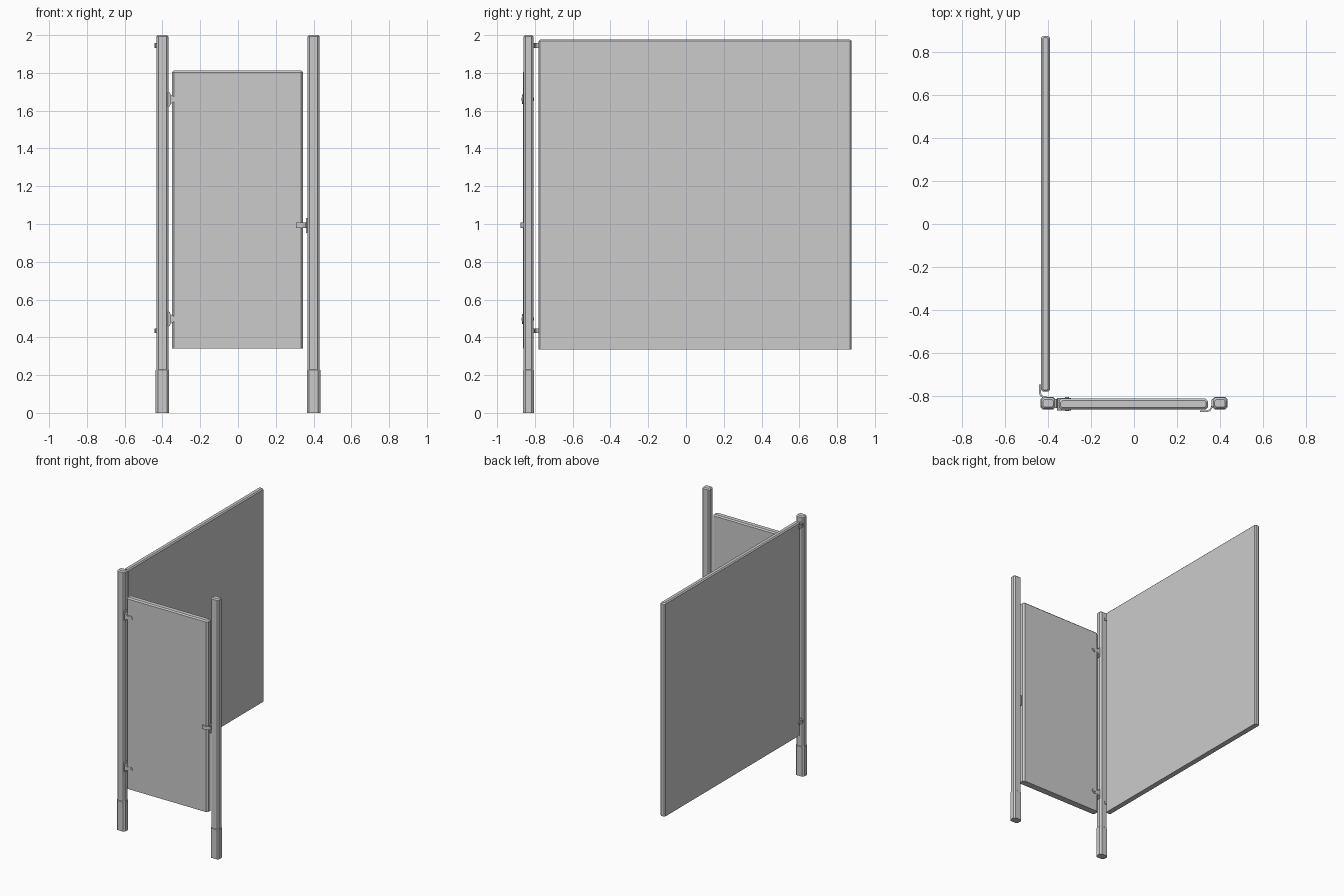
import bpy, bmesh
from math import sin, cos, pi
from mathutils import Vector

if "Cube" in bpy.data.objects:
    bpy.data.objects.remove(bpy.data.objects["Cube"])


def make(name, bm):
    bmesh.ops.recalc_face_normals(bm, faces=bm.faces)
    me = bpy.data.meshes.new(name)
    bm.to_mesh(me)
    bm.free()
    ob = bpy.data.objects.new(name, me)
    bpy.context.collection.objects.link(ob)
    return ob


def rings(name, loops):
    """Closed solid through a stack of matching point loops."""
    bm = bmesh.new()
    vs = [[bm.verts.new(p) for p in lp] for lp in loops]
    n = len(vs[0])
    for a, b in zip(vs, vs[1:]):
        for i in range(n):
            j = (i + 1) % n
            bm.faces.new((a[i], a[j], b[j], b[i]))
    bm.faces.new(vs[0][::-1])
    bm.faces.new(vs[-1])
    return make(name, bm)


def octagon(cx, cy, hx, hy, c, z):
    q = [(hx, hy - c), (hx - c, hy), (-hx + c, hy), (-hx, hy - c),
         (-hx, -hy + c), (-hx + c, -hy), (hx - c, -hy), (hx, -hy + c)]
    return [(cx + x, cy + y, z) for x, y in q]


def pillar(name, cx, cy, hx, hy, c, z0, z1, top):
    """Upright chamfered slab with a chamfered top and flat bottom."""
    return rings(name, [octagon(cx, cy, hx, hy, c, z0),
                        octagon(cx, cy, hx, hy, c, z1 - top),
                        octagon(cx, cy, hx - top, hy - top, c * 0.7, z1)])


def extrude(name, pts, axis, a, b):
    """Extrude a 2D profile along y (pts are x,z) or z (pts are x,y)."""
    put = (lambda p, t: (p[0], t, p[1])) if axis == 'y' else (lambda p, t: (p[0], p[1], t))
    return rings(name, [[put(p, a) for p in pts], [put(p, b) for p in pts]])


def strip(name, path, t, z, h):
    """Bent metal strip of thickness t following a plan path."""
    left, right = [], []
    for i, p in enumerate(path):
        a, b = Vector(path[max(i - 1, 0)]), Vector(path[min(i + 1, len(path) - 1)])
        d = (b - a).normalized()
        n = Vector((-d.y, d.x)) * t / 2
        left.append(tuple(Vector(p) + n))
        right.append(tuple(Vector(p) - n))
    bm_loop = left + right[::-1]
    return extrude(name, bm_loop, 'z', z - h, z + h)


PY = -0.834  # centre line of posts and door

# Posts with slightly wider foot sleeves
for side, x in (("left", -0.4), ("right", 0.4)):
    pillar(side + "_post", x, PY, 0.0325, 0.026, 0.011, 0, 2.0, 0.008)
    pillar(side + "_foot_sleeve", x, PY, 0.036, 0.029, 0.012, 0, 0.23, 0.003)

# Side partition panel and door
pillar("side_panel", -0.412, 0.048, 0.02, 0.828, 0.008, 0.335, 1.977, 0.008)
pillar("door", -0.003, -0.838, 0.347, 0.025, 0.011, 0.34, 1.812, 0.009)

# Hinges: post plate, forked tapering arm and round boss
for tag, z in (("upper", 1.66), ("lower", 0.497)):
    plate = [(-0.37, z - 0.04), (-0.361, z - 0.036), (-0.355, z - 0.02),
             (-0.355, z + 0.02), (-0.361, z + 0.036), (-0.37, z + 0.04)]
    extrude(tag + "_hinge_plate", plate, 'y', -0.857, -0.815)
    boss = [(-0.312 + 0.019 * cos(pi * (k / 8 - 0.5)), z + 0.019 * sin(pi * (k / 8 - 0.5)))
            for k in range(9)]
    arm = [(-0.358, z - 0.026), (-0.338, z - 0.013)] + boss + [(-0.338, z + 0.013), (-0.358, z + 0.026)]
    extrude(tag + "_hinge_arm", arm, 'y', -0.867, -0.809)
    pin = [(-0.312 + 0.009 * cos(pi * k / 6), z + 0.009 * sin(pi * k / 6)) for k in range(12)]
    extrude(tag + "_hinge_pin", pin, 'y', -0.870, -0.806)

# Door stop: plate on the right post and bent tongue across the door front
extrude("stop_plate", [(0.360, 0.953), (0.369, 0.953), (0.369, 1.033), (0.360, 1.033)],
        'y', -0.852, -0.816)
strip("stop_tongue", [(0.306, -0.872), (0.34, -0.872), (0.353, -0.866),
                      (0.361, -0.855), (0.366, -0.84)], 0.008, 0.993, 0.014)

# Clips joining the left post to the side panel
for tag, z in (("upper", 1.945), ("lower", 0.435)):
    strip(tag + "_panel_clip", [(-0.438, -0.748), (-0.438, -0.782), (-0.434, -0.797),
                                (-0.424, -0.805), (-0.405, -0.807)], 0.009, z, 0.012)
